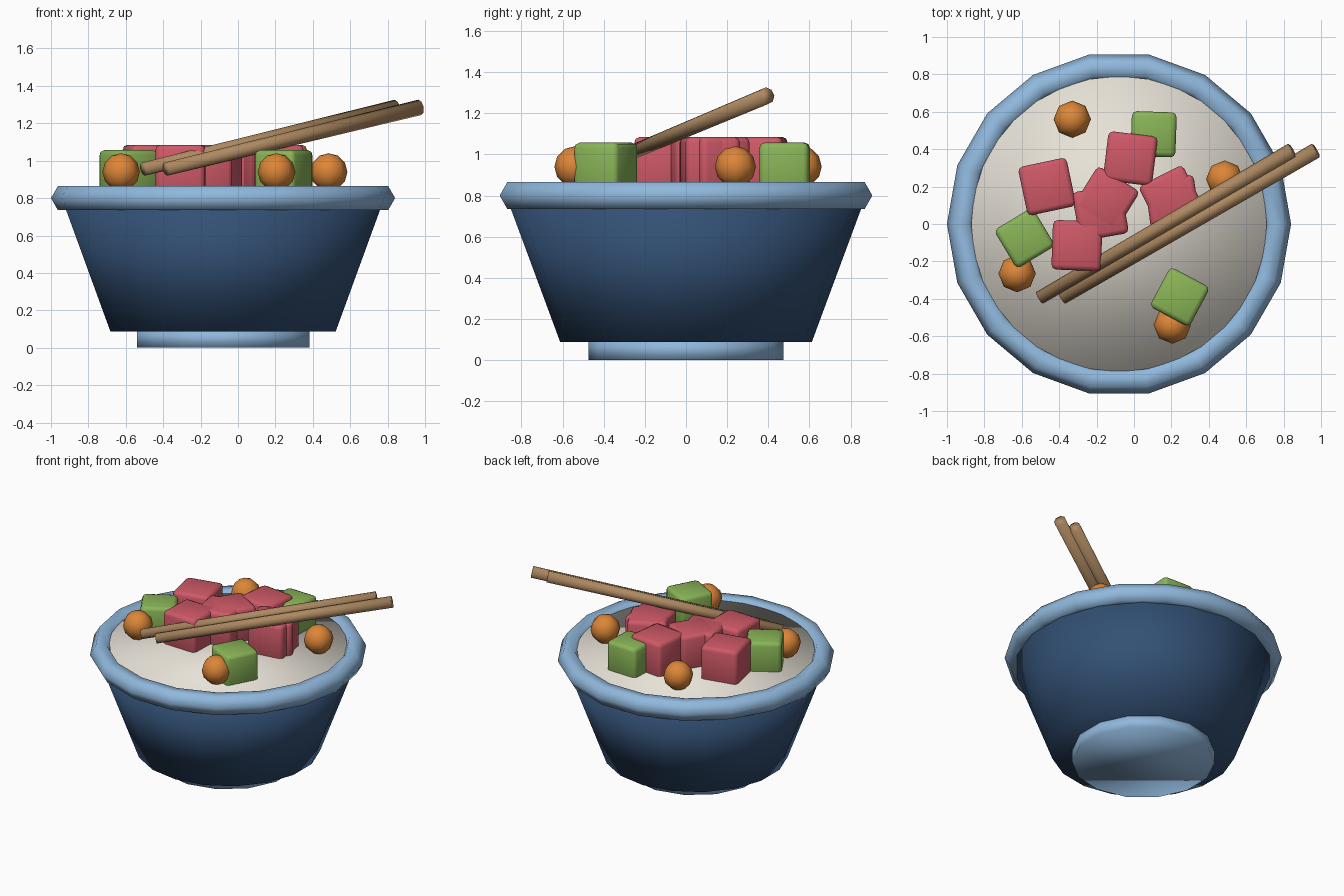
import bpy
from math import radians
from mathutils import Vector

cube = bpy.data.objects.get("Cube")
if cube:
    bpy.data.objects.remove(cube, do_unlink=True)


def material(name, rgb):
    m = bpy.data.materials.new(name)
    m.use_nodes = True
    m.diffuse_color = (*rgb, 1)
    m.node_tree.nodes["Principled BSDF"].inputs["Base Color"].default_value = (*rgb, 1)
    return m


navy = material("navy glaze", (0.032, 0.08, 0.175))
pale_blue = material("pale blue glaze", (0.28, 0.48, 0.72))
cream = material("cream rice", (0.80, 0.76, 0.68))
red = material("red fish", (0.62, 0.10, 0.135))
green = material("green avocado", (0.25, 0.46, 0.095))
orange = material("orange roe", (0.72, 0.24, 0.04))
wood = material("light wood", (0.42, 0.25, 0.12))


def finish(name, mat):
    """Name, colour and smooth the newest primitive."""
    ob = bpy.context.object
    ob.name = ob.data.name = name
    ob.data.materials.append(mat)
    bpy.ops.object.shade_smooth()
    return ob


def frustum(name, mat, sides, r1, r2, start, end):
    """Tapered closed cylinder running from start to end."""
    a, b = Vector(start), Vector(end)
    bpy.ops.mesh.primitive_cone_add(vertices=sides, radius1=r1, radius2=r2,
                                    depth=(b - a).length, location=(a + b) / 2)
    ob = finish(name, mat)
    if abs((b - a).x) > 0.001:
        ob.rotation_euler = (b - a).to_track_quat("Z", "Y").to_euler()
    return ob


def chunk(name, mat, size, x, y, z, turn):
    """Diced cube with softened edges."""
    bpy.ops.mesh.primitive_cube_add(size=size, location=(x, y, z),
                                    rotation=(0, 0, radians(turn)))
    ob = finish(name, mat)
    bevel = ob.modifiers.new("soft edges", "BEVEL")
    bevel.width = 0.026
    bevel.segments = 2


# Bowl, foot, rim and rice share one axis
CX = -0.08
frustum("foot", pale_blue, 14, 0.473, 0.473, (CX, 0, 0), (CX, 0, 0.1))
frustum("bowl", navy, 18, 0.612, 0.872, (CX, 0, 0.088), (CX, 0, 0.79))
frustum("rice", cream, 32, 0.79, 0.79, (CX, 0, 0.77), (CX, 0, 0.848))
bpy.ops.mesh.primitive_torus_add(major_segments=18, minor_segments=6,
                                 major_radius=0.845, minor_radius=0.075,
                                 location=(CX, 0, 0.8))
finish("rim", pale_blue)

# Red cubes: x, y, turn
for x, y, turn in [(-0.465, 0.20, 12), (-0.02, 0.35, -7), (-0.305, -0.115, -2),
                   (-0.15, 0.13, -32), (-0.18, 0.06, 10),
                   (0.20, 0.14, 27), (0.205, 0.115, 8)]:
    chunk("fish_cube", red, 0.265, x, y, 0.952, turn)

# Green cubes
for x, y, turn in [(0.105, 0.48, -2), (-0.585, -0.075, 31), (0.245, -0.39, -28)]:
    chunk("avocado_cube", green, 0.24, x, y, 0.937, turn)

# Orange balls
for x, y in [(-0.33, 0.56), (0.485, 0.24), (-0.625, -0.265), (0.205, -0.54)]:
    bpy.ops.mesh.primitive_uv_sphere_add(segments=8, ring_count=6, radius=0.1,
                                         location=(x, y, 0.94))
    finish("roe_ball", orange)

# Pair of chopsticks resting across the bowl
for name, low_x, high_x in [("left_chopstick", -0.385, 0.972),
                            ("right_chopstick", -0.505, 0.845)]:
    frustum(name, wood, 8, 0.036, 0.042, (low_x, -0.395, 0.955), (high_x, 0.393, 1.285))
